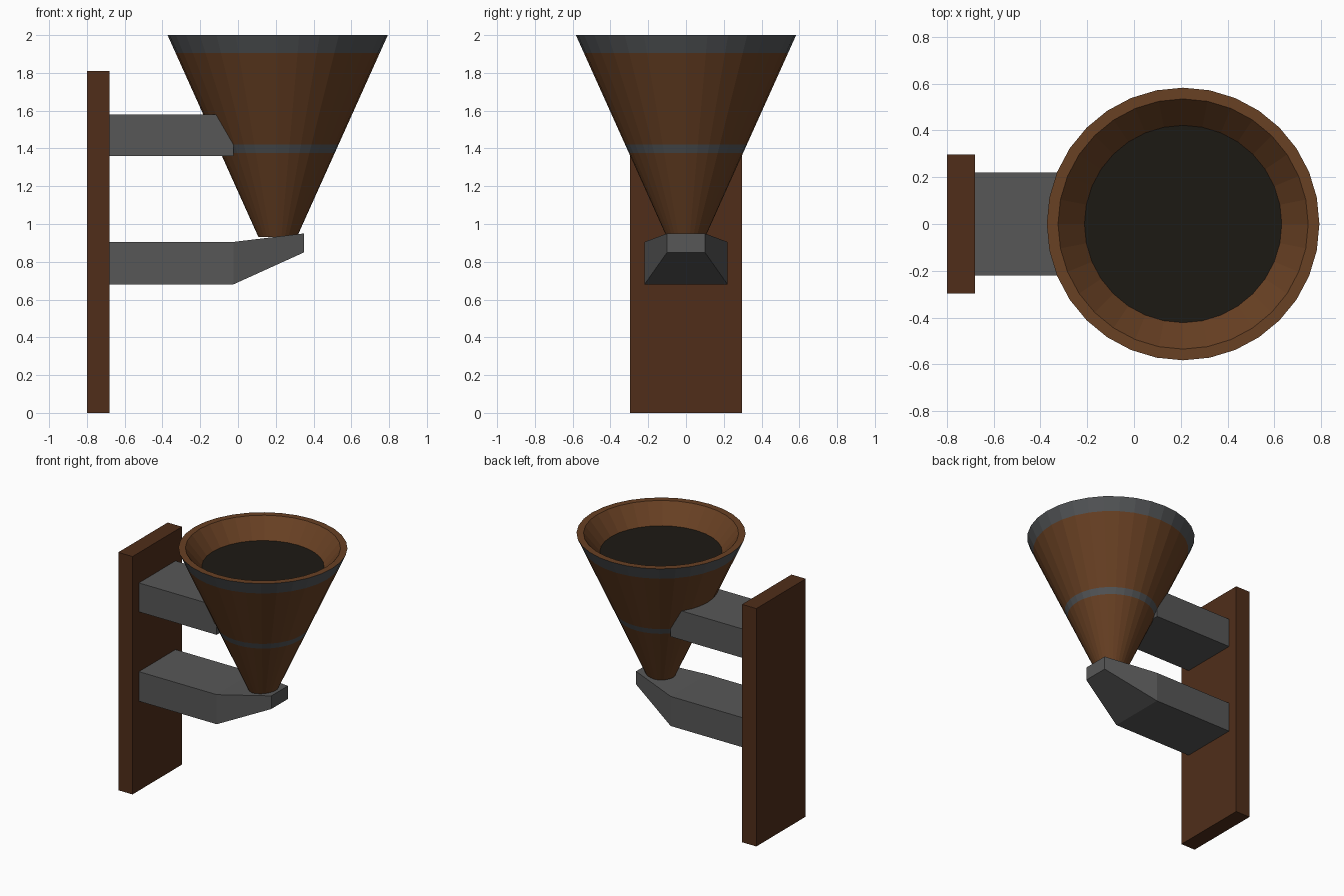
import bpy
import bmesh
from math import cos, sin, tau

if "Cube" in bpy.data.objects:
    bpy.data.objects.remove(bpy.data.objects["Cube"])

SIDES = 32
CENTRE_X = 0.21


def material(name, r, g, b):
    m = bpy.data.materials.new(name)
    m.diffuse_color = (r, g, b, 1)
    m.use_nodes = True
    m.node_tree.nodes["Principled BSDF"].inputs["Base Color"].default_value = m.diffuse_color
    return m


plate_wood = material("dark_wood", 0.08, 0.027, 0.01)
cone_wood = material("wood", 0.14, 0.052, 0.017)
iron = material("iron", 0.095, 0.095, 0.095)
band_iron = material("band_iron", 0.085, 0.09, 0.095)
coal = material("coal", 0.012, 0.01, 0.007)


def finish(name, bm, mats):
    bmesh.ops.recalc_face_normals(bm, faces=bm.faces[:])
    me = bpy.data.meshes.new(name)
    bm.to_mesh(me)
    bm.free()
    for m in mats:
        me.materials.append(m)
    ob = bpy.data.objects.new(name, me)
    bpy.context.collection.objects.link(ob)
    return ob


def loft_x(name, sections, mat):
    """Join rectangular sections (x, half width, z low, z high) along x."""
    bm = bmesh.new()
    rings = [[bm.verts.new((x, y, z)) for y, z in
              ((-w, lo), (w, lo), (w, hi), (-w, hi))] for x, w, lo, hi in sections]
    for a, b in zip(rings, rings[1:]):
        for i in range(4):
            j = (i + 1) % 4
            bm.faces.new((a[i], a[j], b[j], b[i]))
    bm.faces.new(rings[0])
    bm.faces.new(rings[-1])
    return finish(name, bm, [mat])


def lathe(name, profile, mats):
    """Spin (radius, z, material of the strip above) and cap both ends."""
    bm = bmesh.new()
    rings = [[bm.verts.new((CENTRE_X + r * cos(tau * i / SIDES),
                            r * sin(tau * i / SIDES), z)) for i in range(SIDES)]
             for r, z, _ in profile]
    for a, b, (_, _, mi) in zip(rings, rings[1:], profile):
        for i in range(SIDES):
            j = (i + 1) % SIDES
            bm.faces.new((a[i], a[j], b[j], b[i])).material_index = mi
    bm.faces.new(rings[0])
    bm.faces.new(rings[-1]).material_index = profile[-1][2]
    return finish(name, bm, mats)


def outer(z):
    return 0.583 - (2 - z) * 0.45


# Wall plate
loft_x("wall_plate", [(-0.8, 0.297, 0, 1.81), (-0.68, 0.297, 0, 1.81)], plate_wood)

# Brackets holding the cone
loft_x("upper_bracket", [(-0.68, 0.22, 1.36, 1.58), (-0.025, 0.22, 1.36, 1.58)], iron)
loft_x("lower_bracket", [(-0.68, 0.22, 0.68, 0.905), (-0.025, 0.22, 0.68, 0.905),
                         (0.35, 0.1, 0.85, 0.95)], iron)

# Torch cone: flush iron bands, flat rim, sloped bowl and dark coal bed
lathe("torch_cone", [
    (outer(0.93), 0.93, 0),
    (outer(1.375), 1.375, 1),
    (outer(1.42), 1.42, 0),
    (outer(1.905), 1.905, 1),
    (outer(2), 2, 0),
    (0.535, 2, 0),
    (0.422, 1.86, 2),
], [cone_wood, band_iron, coal])
